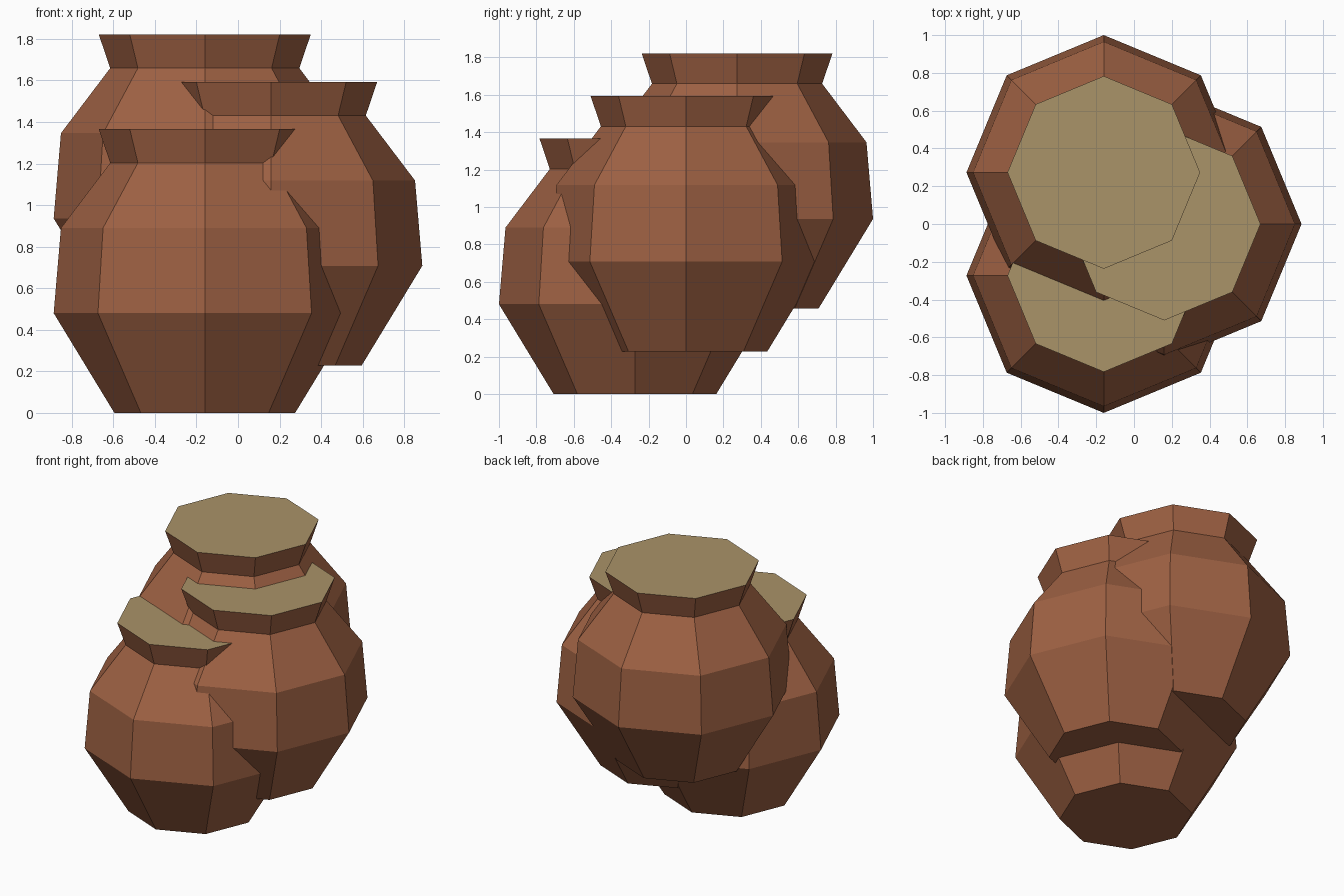
import bpy
import bmesh
from math import sin, cos, pi

# Remove the default cube only
cube = bpy.data.objects.get("Cube")
if cube:
    bpy.data.objects.remove(cube, do_unlink=True)


def srgb(*rgb):
    return [((c / 255 + 0.055) / 1.055) ** 2.4 for c in rgb] + [1.0]


def make_material(name, colour):
    mat = bpy.data.materials.new(name)
    mat.use_nodes = True
    mat.diffuse_color = colour
    mat.node_tree.nodes["Principled BSDF"].inputs["Base Color"].default_value = colour
    return mat


clay = make_material("terracotta", srgb(158, 97, 67))
filling = make_material("pale_sand", srgb(170, 147, 104))

SIDES = 8
# Pot outline as (radius, height): foot, belly, shoulder, neck, rim
PROFILE = [(0.435, 0), (0.727, 0.48), (0.692, 0.89), (0.455, 1.203), (0.51, 1.365)]


def make_pot(name, location):
    """Turn the outline into a closed eight-sided pot, filled level with its rim."""
    bm = bmesh.new()
    rings = []
    for radius, height in PROFILE:
        angles = [2 * pi * i / SIDES for i in range(SIDES)]
        rings.append([bm.verts.new((radius * cos(a), radius * sin(a), height))
                      for a in angles])
    for low, high in zip(rings, rings[1:]):
        for i in range(SIDES):
            j = (i + 1) % SIDES
            bm.faces.new((low[i], low[j], high[j], high[i]))
    bm.faces.new(list(reversed(rings[0])))
    bm.faces.new(rings[-1]).material_index = 1

    mesh = bpy.data.meshes.new(name)
    bm.to_mesh(mesh)
    bm.free()
    mesh.materials.append(clay)
    mesh.materials.append(filling)
    pot = bpy.data.objects.new(name, mesh)
    pot.location = location
    bpy.context.collection.objects.link(pot)
    return pot


# Three overlapping pots stepping up towards the back
make_pot("front_pot", (-0.16, -0.273, 0))
make_pot("middle_pot", (0.16, 0, 0.228))
make_pot("back_pot", (-0.16, 0.273, 0.456))
